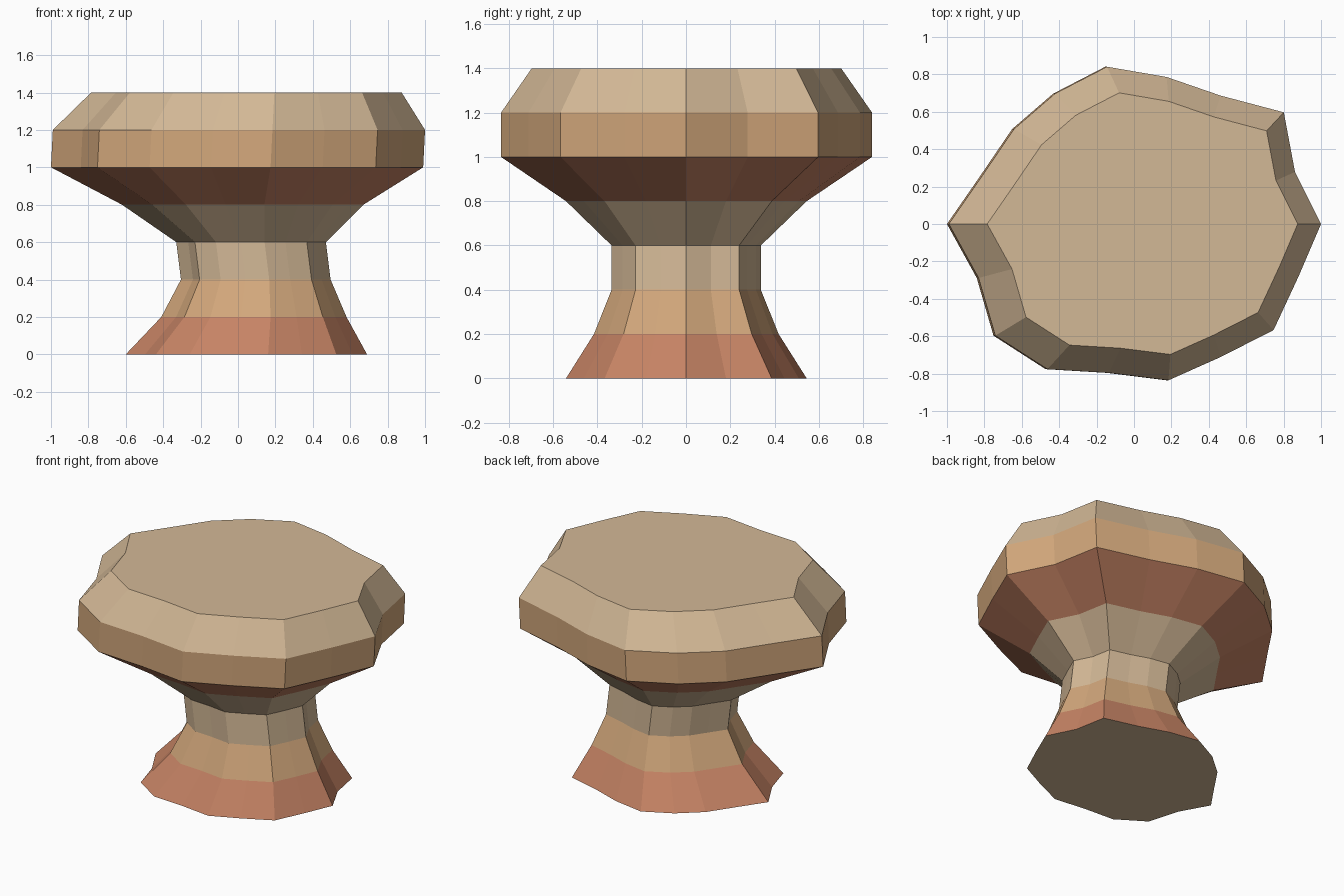
import bpy
import bmesh

cube = bpy.data.objects.get("Cube")
if cube:
    bpy.data.objects.remove(cube, do_unlink=True)


def make_material(name, rgb):
    mat = bpy.data.materials.new(name)
    mat.use_nodes = True
    colour = (*rgb, 1)
    mat.diffuse_color = colour
    mat.node_tree.nodes["Principled BSDF"].inputs["Base Color"].default_value = colour
    return mat


RED, ORANGE, TAN = range(3)
materials = [
    make_material("red sandstone", (0.57, 0.23, 0.13)),
    make_material("orange sandstone", (0.65, 0.39, 0.20)),
    make_material("tan sandstone", (0.65, 0.48, 0.305)),
]

# Weathered outline shared by every rock layer
outline = [
    (1, 0), (0.86, 0.28), (0.80, 0.60), (0.46, 0.69), (0.17, 0.79), (-0.15, 0.845),
    (-0.43, 0.70), (-0.65, 0.51), (-0.82, 0.26), (-1, 0), (-0.84, -0.29), (-0.75, -0.60),
    (-0.47, -0.78), (-0.14, -0.80), (0.18, -0.84), (0.46, -0.715), (0.745, -0.57), (0.88, -0.28),
]

# Height, scale and sideways drift of each layer boundary
levels = [
    (0.0, 0.645, 0.045), (0.2, 0.495, 0.085), (0.4, 0.40, 0.095), (0.6, 0.40, 0.07),
    (0.8, 0.645, 0.025), (1.0, 0.995, -0.005), (1.2, 0.995, 0.005), (1.4, 0.83, 0.045),
]
bands = [RED, ORANGE, TAN, TAN, RED, ORANGE, TAN]

# Loft the layers into one balanced rock column
bm = bmesh.new()
rings = [[bm.verts.new((x * s + drift, y * s, z)) for x, y in outline]
         for z, s, drift in levels]
count = len(outline)
for lower, upper, band in zip(rings, rings[1:], bands):
    for i in range(count):
        j = (i + 1) % count
        face = bm.faces.new((lower[i], lower[j], upper[j], upper[i]))
        face.material_index = band

# Flat cap and base
for ring in (rings[-1], rings[0][::-1]):
    bm.faces.new(ring).material_index = TAN

mesh = bpy.data.meshes.new("layered_rock")
bm.to_mesh(mesh)
bm.free()
for mat in materials:
    mesh.materials.append(mat)
rock = bpy.data.objects.new("layered_rock", mesh)
bpy.context.collection.objects.link(rock)
